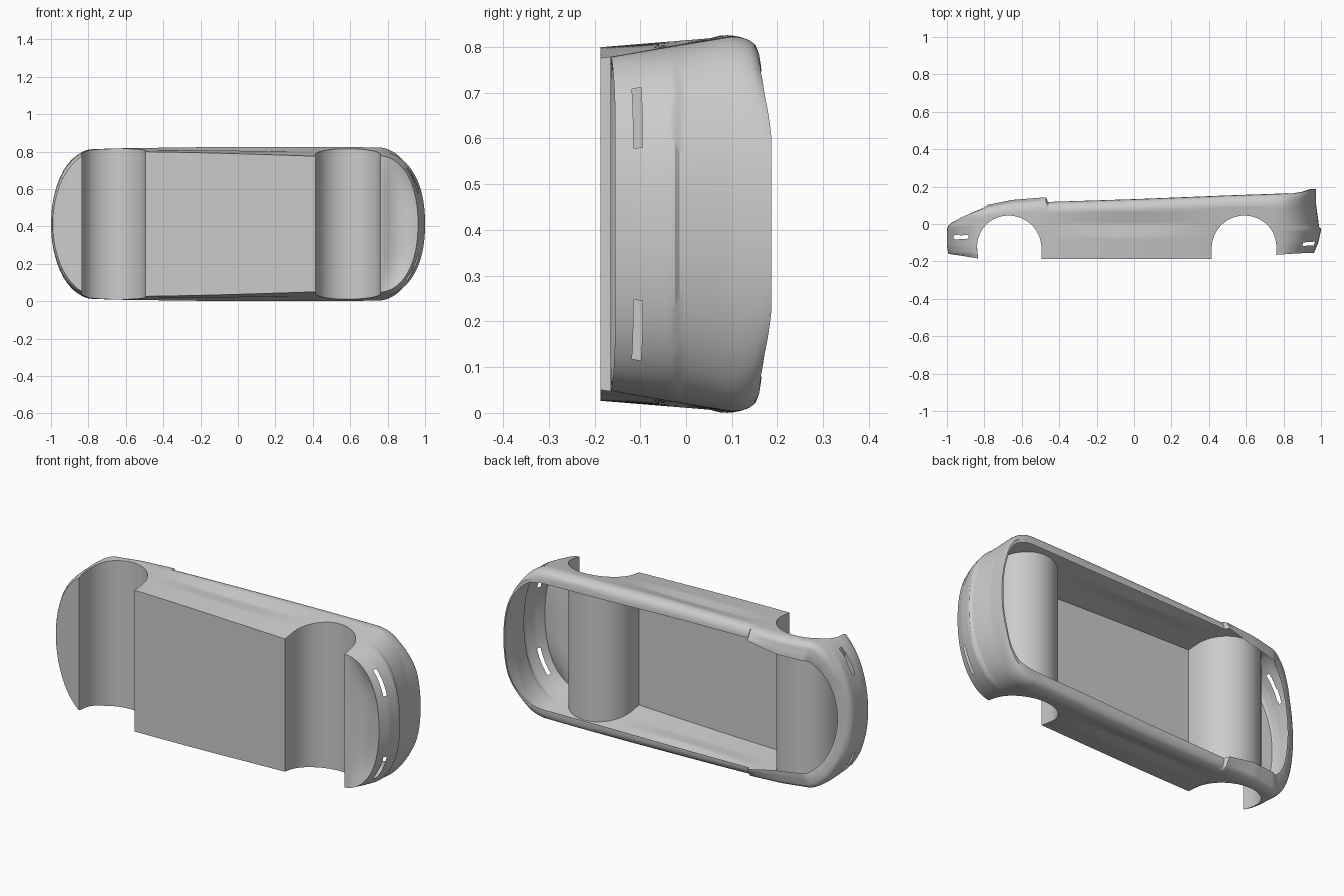
import bpy, bmesh, math
from mathutils import Vector

if "Cube" in bpy.data.objects:
    bpy.data.objects.remove(bpy.data.objects["Cube"])

ZC = 0.413          # car lies on its side: x = length, y = car height, z = car width
ROWS = 34
ARCHES = (-0.67, 0.59)
R, AY = 0.175, -0.13


def lerp_table(tab, v):
    if v <= tab[0][0]:
        return tab[0][1]
    for (a, b), (c, d) in zip(tab, tab[1:]):
        if v <= c:
            return b + (d - b) * (v - a) / (c - a)
    return tab[-1][1]


TOP = [(-1, .012), (-.95, .04), (-.9, .06), (-.8, .088), (-.65, .118), (-.471, .132),
       (-.46, .115), (0, .13), (.5, .15), (.88, .163), (.93, .172), (.975, .187)]
FLOOR = [(-1, -.16), (-.845, -.185), (-.5, -.187), (.42, -.187), (.765, -.165), (.95, -.155)]
REAR = [(-.16, .04), (-.1, .015), (-.035, 0), (-.02, .002), (-.015, .01), (.1, .026), (.187, .026)]
FRONT = [(-.185, .03), (-.155, .006), (-.12, 0), (-.01, 0), (.015, .008)]
FLANGE = [(-1, .025), (-.9, .05), (-.8, .06), (-.62, .05), (-.471, .022), (-.46, .02),
          (.4, .032), (.8, .03), (.95, .008)]


def width(x):
    return .413 - .012 * (x - .2) ** 2


# Stations along the half outline, from nose centre to tail centre
def outline():
    pts = []
    n = 36
    for i in range(n):
        t = math.pi / 2 * i / n
        pts.append((-.78 - .22 * math.cos(t), width(-.78) * math.sin(t)))
    xs = {-.78 + 1.52 * i / 60 for i in range(61)} | {-.471, -.46}
    for c in ARCHES:
        xs = {x for x in xs if abs(x - c) > R + .004}
        xs |= {c - R - .0005, c + R + .0005}
        xs |= {c - R * math.cos(math.pi * i / 32) for i in range(33)}
    # arch stations that fall on the rounded ends are merged in by x
    for x in xs:
        if x < -.78:
            pts.append((x, width(-.78) * math.sqrt(1 - ((x + .78) / .22) ** 2)))
        elif x > .74:
            s = (x - .74) / .26
            pts.append((x, width(.74) * (1 - s ** 2.2) ** (1 / 2.2)))
        else:
            pts.append((x, width(x)))
    for i in range(1, n + 1):
        t = math.pi / 2 * i / n
        pts.append((.74 + .26 * math.sin(t) ** .91, width(.74) * max(0, math.cos(t)) ** .91))
    pts = sorted(pts)
    out = [pts[0]]
    for p in pts[1:]:
        if p[0] - out[-1][0] > 1e-4 or p[1] < 1e-3:
            out.append(p)
    out[-1] = (1.0, 0.0)
    return out


def bottom(x):
    y = lerp_table(FLOOR, x)
    for c in ARCHES:
        d = abs(x - c)
        if d <= R + 1e-6:
            y = AY + math.sqrt(max(0, R * R - d * d))
    return y


def normal(x):
    # outward plan normal from the analytic outline
    if x < -.78:
        c = (x + .78) / .22
        n = Vector((c / .22, math.sqrt(max(0, 1 - c * c)) / .4))
    elif x > .74:
        s = min(1, (x - .74) / .26)
        n = Vector((s ** 1.2 / .26, max(0, 1 - s ** 2.2) ** (1.2 / 2.2) / .41))
    else:
        n = Vector((0, 1))
    return n.normalized()


# One column of points from sill or arch up to the inner rim
def column(x, z):
    n = normal(x)
    y0, y1 = bottom(x), lerp_table(TOP, x)
    low = lerp_table([(-.9, .025), (-.5, .022), (.42, .05), (.8, .045)], x)
    wx, wz = n.x * n.x, n.y * n.y
    col = []

    def put(y, inset):
        col.append((x - n.x * inset, y, max(0, z - n.y * inset)))

    for i in range(ROWS + 1):
        y = y0 + (y1 - y0) * i / ROWS
        crease = lerp_table([(-.65, .06), (.5, .095)], x)
        side = low * max(0, min(1, (crease - y) / .27))
        if -.5 < x < .42:      # scooped door panel
            f = math.sin(math.pi * (x + .5) / .92)
            side += .012 * f * max(0, 1 - abs(y + .0) / .07)
        end = lerp_table(REAR if n.x > 0 else FRONT, y)
        k = max(0, 1 - (y1 - y) / .055)
        shoulder = .035 * (1 - math.sqrt(max(0, 1 - k * k)))
        if n.x > 0:
            shoulder *= wz
        put(y, side * wz + end * wx + shoulder)
    base = side * wz + end * wx + shoulder
    fl = lerp_table(FLANGE, x)
    rise = .011 if x < -.465 else .003
    for k in (.35, .7, 1):
        put(y1 + rise * math.sin(k * math.pi / 2) * (1 if x < .85 else 0), base + fl * k)
    return col


paint = bpy.data.materials.new("body_grey")
paint.diffuse_color = (.6, .6, .6, 1)
paint.use_nodes = True
paint.node_tree.nodes["Principled BSDF"].inputs["Base Color"].default_value = paint.diffuse_color


def finish(name, bm):
    bmesh.ops.remove_doubles(bm, verts=bm.verts, dist=1e-5)
    bmesh.ops.dissolve_degenerate(bm, edges=bm.edges, dist=1e-5)
    bmesh.ops.recalc_face_normals(bm, faces=bm.faces)
    me = bpy.data.meshes.new(name)
    bm.to_mesh(me)
    bm.free()
    me.materials.append(paint)
    ob = bpy.data.objects.new(name, me)
    bpy.context.collection.objects.link(ob)
    bpy.ops.object.select_all(action='DESELECT')
    ob.select_set(True)
    bpy.context.view_layer.objects.active = ob
    bpy.ops.object.shade_smooth_by_angle(angle=math.radians(32))
    return ob


def grid(bm, cols, skip=None):
    vs = [[bm.verts.new(p) for p in c] for c in cols]
    for a, b in zip(vs, vs[1:]):
        for i in range(len(a) - 1):
            q = (a[i], b[i], b[i + 1], a[i + 1])
            m = sum((v.co for v in q), Vector()) / 4
            if not (skip and skip(m)):
                bm.faces.new(q)


# Bumper slots, front and rear
def slot(m):
    dz = abs(m.z - ZC)
    rear = m.x > .8 and -.117 < m.y < -.094 and .17 < dz < .295
    front = -.965 < m.x < -.885 and -.081 < m.y < -.059
    return rear or front


cols = [column(x, z) for x, z in outline()]

# Outer shell, both sides
bm = bmesh.new()
for s in (1, -1):
    grid(bm, [[(x, y, ZC + s * z) for x, y, z in c] for c in cols], slot)
finish("body_shell", bm)

# Floor pan, wheel tunnels and rear undertray, bridged across the width
bm = bmesh.new()
under = []
for c in cols:
    x, y, z = c[0]
    strip = []
    for i in range(17):
        u = i / 8 - 1
        lift = 0
        if x > .77:
            lift = .03 * math.sin(math.pi * min(1, (x - .77) / .19)) * (1 - u ** 4)
        strip.append((x, y + lift, ZC + z * u))
    under.append(strip)
grid(bm, under)
finish("underbody", bm)
